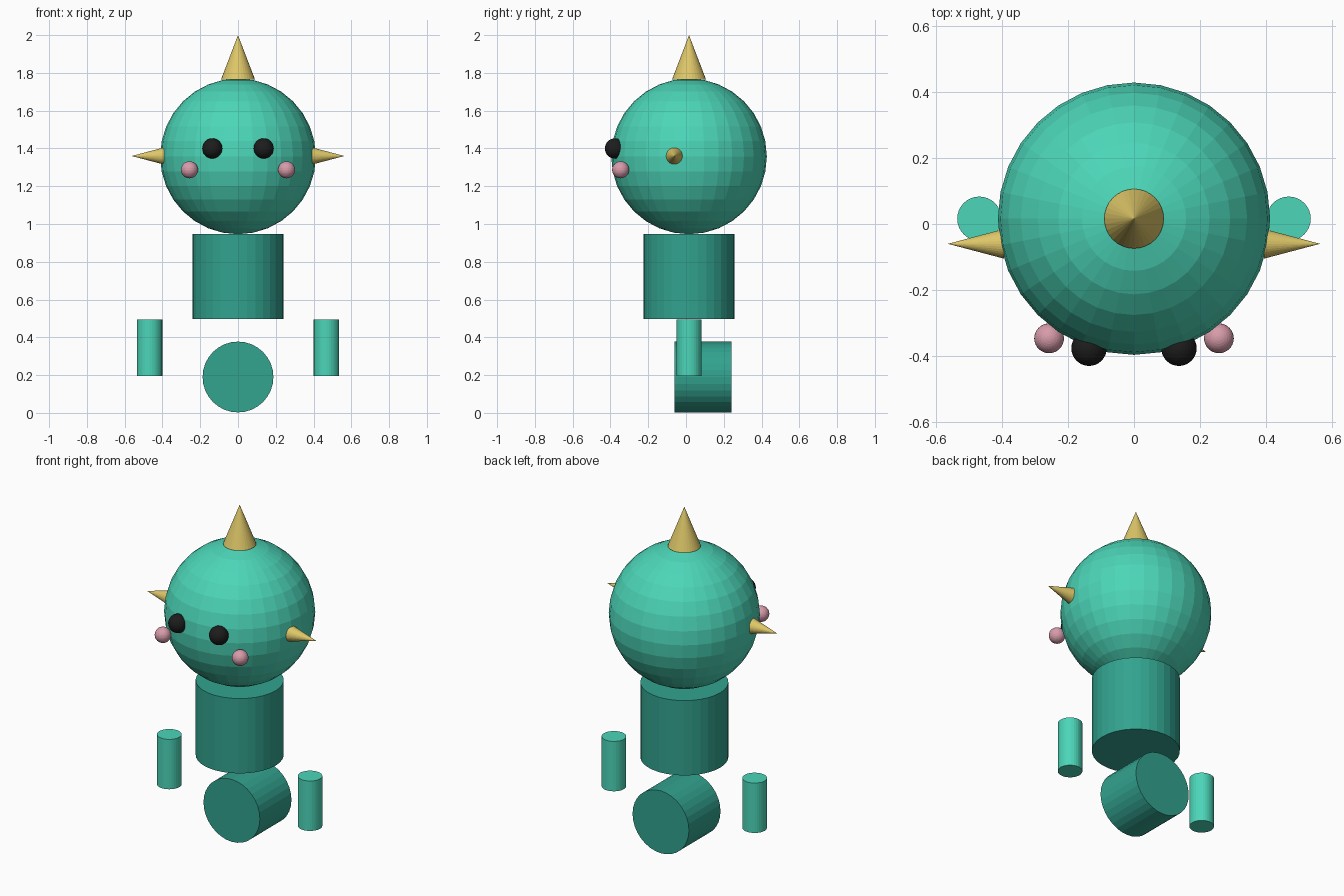
import bpy
from math import radians

if "Cube" in bpy.data.objects:
    bpy.data.objects.remove(bpy.data.objects["Cube"])


def mat(name, rgb):
    m = bpy.data.materials.new(name)
    m.diffuse_color = (*rgb, 1)
    m.use_nodes = True
    m.node_tree.nodes["Principled BSDF"].inputs["Base Color"].default_value = m.diffuse_color
    return m


LIGHT = mat("light teal", (0.072, 0.672, 0.479))
DARK = mat("dark teal", (0.032, 0.366, 0.275))
GOLD = mat("gold", (0.73, 0.57, 0.14))
PINK = mat("pink", (0.68, 0.33, 0.40))
BLACK = mat("black", (0.012, 0.012, 0.012))
Y = 0.016  # shared depth of the upright parts


def finish(name, material):
    ob = bpy.context.object
    ob.name = name
    ob.data.materials.append(material)


def ball(name, loc, r, material):
    bpy.ops.mesh.primitive_uv_sphere_add(segments=32, ring_count=16, radius=r, location=loc)
    finish(name, material)


def cylinder(name, loc, r, depth, material, rot=(0, 0, 0)):
    bpy.ops.mesh.primitive_cylinder_add(vertices=32, radius=r, depth=depth, location=loc, rotation=rot)
    finish(name, material)


def spike(name, loc, r, depth, material, rot=(0, 0, 0)):
    bpy.ops.mesh.primitive_cone_add(vertices=32, radius1=r, radius2=0, depth=depth, location=loc, rotation=rot)
    finish(name, material)


# Head, torso, lower drum and top horn
ball("head", (0, Y, 1.358), 0.412, LIGHT)
cylinder("torso", (0, Y, 0.721), 0.24, 0.45, DARK)
cylinder("lower_drum", (0, 0.09, 0.1875), 0.1875, 0.30, DARK, (radians(90), 0, 0))
bpy.context.object.location.z = 0.19
spike("top_horn", (0, Y, 1.8825), 0.09, 0.235, GOLD)

# Paired parts
for side, s in (("left", -1), ("right", 1)):
    cylinder(side + "_arm", (s * 0.468, Y, 0.345), 0.067, 0.30, LIGHT)
    spike(side + "_horn", (s * 0.478, -0.06, 1.36), 0.045, 0.17, GOLD, (0, s * radians(90), 0))
    ball(side + "_eye", (s * 0.136, -0.376, 1.40), 0.0535, BLACK)
    ball(side + "_cheek", (s * 0.257, -0.346, 1.287), 0.045, PINK)
